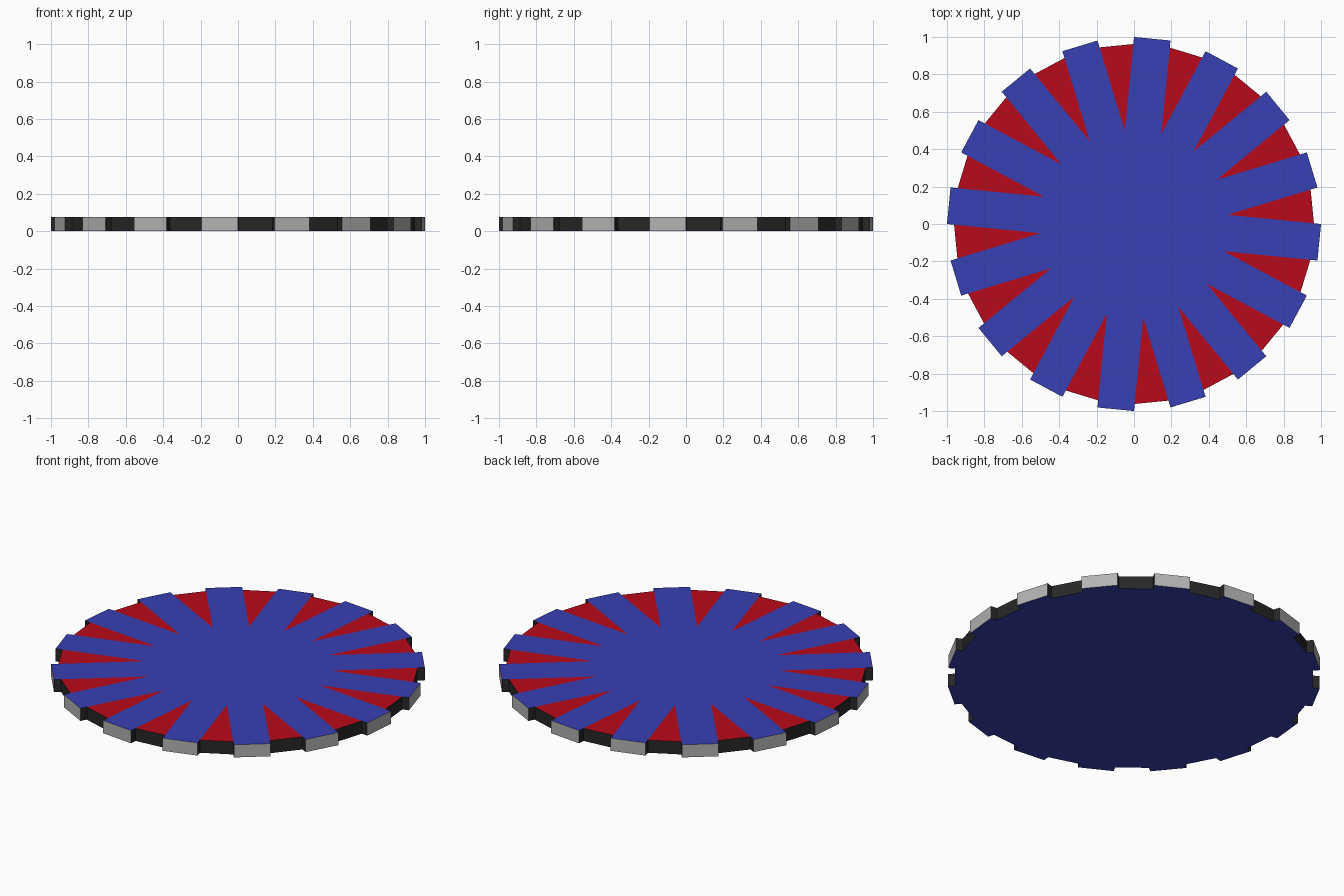
import bpy, bmesh, math

if "Cube" in bpy.data.objects:
    bpy.data.objects.remove(bpy.data.objects["Cube"])

COUNT = 16                                  # raised edge blocks
STEP = 2 * math.pi / COUNT
START = -math.radians(5.625)                # centre of the first block
HALF = math.sin(math.radians(5.625))        # half width of a stripe
OUTER = math.cos(math.radians(5.625))       # stripe tip distance
RIM = 0.957                                 # recessed rim distance
APEX = HALF / math.sin(STEP / 2)            # where neighbouring stripes meet
HEIGHT = 0.075


def material(name, color):
    m = bpy.data.materials.new(name)
    m.diffuse_color = (*color, 1)
    m.use_nodes = True
    m.node_tree.nodes["Principled BSDF"].inputs["Base Color"].default_value = m.diffuse_color
    return m


blue = material("blue", (0.04, 0.05, 0.45))
red = material("red", (0.48, 0.003, 0.01))
dark = material("dark", (0.02, 0.02, 0.02))
grey = material("grey", (0.45, 0.45, 0.45))


def at(angle, along, side):
    c, s = math.cos(angle), math.sin(angle)
    return (along * c - side * s, along * s + side * c)


def prism(bm, pts, top, bottom, walls):
    """Extrude an anticlockwise outline; walls lists a material slot per edge."""
    lo = [bm.verts.new((x, y, 0)) for x, y in pts]
    hi = [bm.verts.new((x, y, HEIGHT)) for x, y in pts]
    bm.faces.new(hi).material_index = top
    bm.faces.new(lo[::-1]).material_index = bottom
    n = len(pts)
    for i in range(n):
        j = (i + 1) % n
        bm.faces.new((lo[i], lo[j], hi[j], hi[i])).material_index = walls[i]


def finish(name, bm, mats):
    mesh = bpy.data.meshes.new(name)
    bm.to_mesh(mesh)
    bm.free()
    for m in mats:
        mesh.materials.append(m)
    bpy.context.collection.objects.link(bpy.data.objects.new(name, mesh))


# Crossing stripes that end in the protruding edge blocks
outline, walls = [], []
for k in range(COUNT):
    a = START + k * STEP
    outline += [at(a, OUTER, -HALF), at(a, OUTER, HALF), at(a + STEP / 2, APEX, 0)]
    walls += [1, 2, 2]                      # grey tip, dark flanks
bm = bmesh.new()
prism(bm, outline, 0, 0, walls)
finish("edge_stripes", bm, [blue, grey, dark])

# Red wedges between the stripes, with a recessed dark rim
bm = bmesh.new()
for k in range(COUNT):
    a = START + k * STEP
    wedge = [at(a + STEP / 2, APEX, 0), at(a, RIM, HALF), at(a + STEP, RIM, -HALF)]
    prism(bm, wedge, 0, 1, [2, 2, 2])
finish("disc_wedges", bm, [red, blue, dark])
